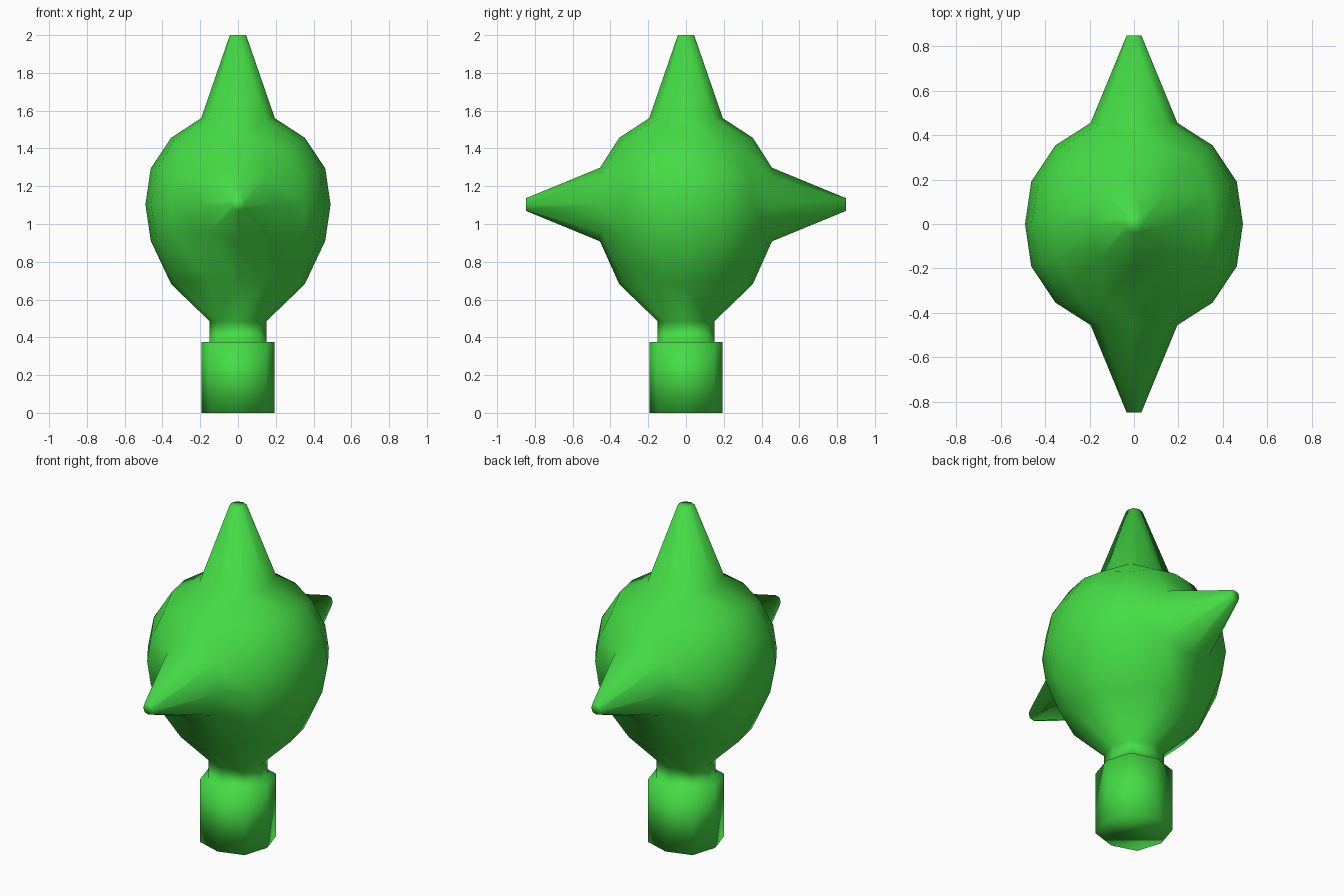
import bpy, bmesh, math
from mathutils import Vector

if "Cube" in bpy.data.objects:
    bpy.data.objects.remove(bpy.data.objects["Cube"])

CENTRE = 1.103

bm = bmesh.new()

# Round body: gridded cube pushed onto a sphere, lower half drawn down like a pear
bmesh.ops.create_cube(bm, size=2)
bmesh.ops.subdivide_edges(bm, edges=bm.edges[:], cuts=3, use_grid_fill=True)
for v in bm.verts:
    v.co = Vector([math.tan(c * math.pi / 4) for c in v.co]).normalized() * 0.5
    if abs(v.co.x) > 0.495:
        v.co.x *= 0.98


def shape_ring(face, axis, height, radius):
    """Lay the eight corners of a face on a rounded ring across an axis."""
    for v in face.verts:
        flat = v.co - axis * v.co.dot(axis)
        d = flat.normalized()
        diagonal = max(abs(c) for c in d) < 0.9
        v.co = axis * height + d * radius * (1.08 if diagonal else 1)


def grow(axis, rings):
    """Open a patch of the body and extrude it through (height, radius) rings."""
    axis = Vector(axis)
    tip = max(bm.verts, key=lambda v: v.co.normalized().dot(axis))
    rim = {v for f in tip.link_faces for v in f.verts if v != tip}
    bmesh.ops.dissolve_verts(bm, verts=[tip])
    face = next(f for f in bm.faces if len(f.verts) == 8 and set(f.verts) == rim)
    for i, (height, radius) in enumerate(rings):
        if i:
            face = bmesh.ops.extrude_discrete_faces(bm, faces=[face])["faces"][0]
        shape_ring(face, axis, height, radius)


# Front and back spikes
for side in (-1, 1):
    grow((0, side, 0), [(0.455, 0.195), (0.848, 0.033)])

# Stretch the lower half before adding neck
for v in bm.verts:
    if v.co.z < -0.22 and abs(v.co.y) < 0.45:
        v.co.z -= (-v.co.z - 0.22) * 0.51

# Top spike
grow((0, 0, 1), [(0.457, 0.195), (2 - CENTRE, 0.043)])

# Neck and plug base
grow((0, 0, -1), [(CENTRE - z, r) for z, r in
                  ((0.485, 0.15), (0.375, 0.15), (0.375, 0.193), (0, 0.193))])

bmesh.ops.translate(bm, verts=bm.verts[:], vec=(0, 0, CENTRE))
bmesh.ops.recalc_face_normals(bm, faces=bm.faces[:])
for f in bm.faces:
    f.smooth = True

mesh = bpy.data.meshes.new("spiked_bulb")
bm.to_mesh(mesh)
bm.free()
mat = bpy.data.materials.new("green")
mat.diffuse_color = (0.06, 0.72, 0.06, 1)
mat.use_nodes = True
mat.node_tree.nodes["Principled BSDF"].inputs["Base Color"].default_value = mat.diffuse_color
mesh.materials.append(mat)
obj = bpy.data.objects.new("spiked_bulb", mesh)
bpy.context.collection.objects.link(obj)
